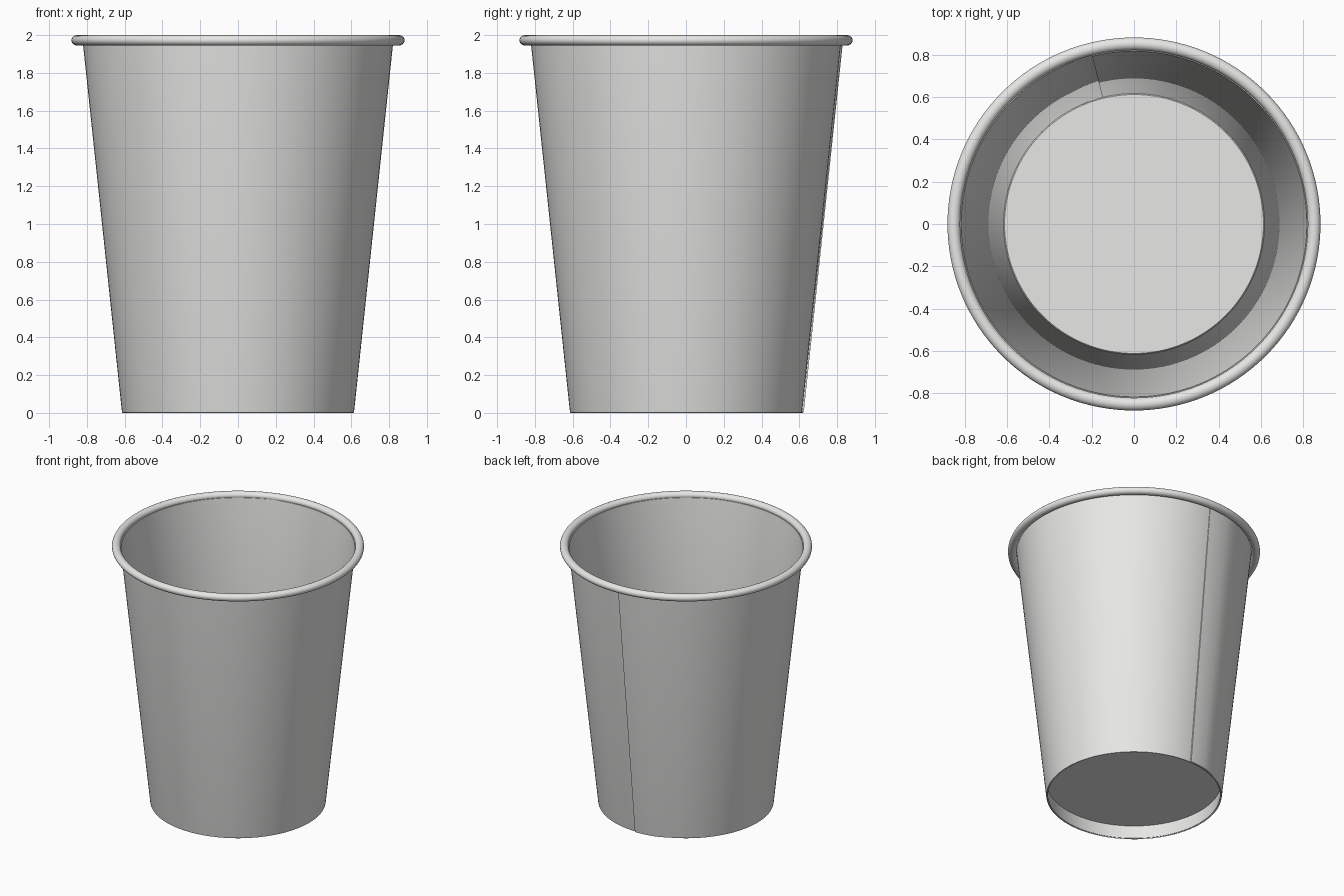
import bpy, bmesh, math

if "Cube" in bpy.data.objects:
    bpy.data.objects.remove(bpy.data.objects["Cube"])

paper = bpy.data.materials.new("white paper")
paper.diffuse_color = (0.8, 0.8, 0.79, 1)
paper.use_nodes = True
paper.node_tree.nodes["Principled BSDF"].inputs["Base Color"].default_value = paper.diffuse_color

SEG = 128
LAP = math.radians(14)      # overlap of the side seam at the back
THICK = 0.009


def finish(bm, name):
    bmesh.ops.recalc_face_normals(bm, faces=bm.faces[:])
    me = bpy.data.meshes.new(name)
    bm.to_mesh(me)
    bm.free()
    ob = bpy.data.objects.new(name, me)
    bpy.context.collection.objects.link(ob)
    me.materials.append(paper)
    bpy.ops.object.select_all(action='DESELECT')
    bpy.context.view_layer.objects.active = ob
    ob.select_set(True)
    bpy.ops.object.shade_smooth_by_angle(angle=math.radians(40))
    return ob


def lathe(name, profile, closed):
    """Spin (r, z) points about z; points at r = 0 merge into one."""
    bm = bmesh.new()
    rings = [[bm.verts.new((r * math.cos(a), r * math.sin(a), z)) for r, z in profile]
             for a in (2 * math.pi * i / SEG for i in range(SEG))]
    n = len(profile)
    for i in range(SEG):
        a, b = rings[i], rings[(i + 1) % SEG]
        for j in range(n if closed else n - 1):
            k = (j + 1) % n
            bm.faces.new((a[j], b[j], b[k], a[k]))
    bmesh.ops.remove_doubles(bm, verts=bm.verts[:], dist=1e-5)
    return finish(bm, name)


# Side wall: one tapered sheet wrapped round, its end lapping over its start
bm = bmesh.new()
profile = [(0.609, 0.0), (0.613, 0.002), (0.615, 0.01), (0.822, 1.965),
           (0.822 - THICK * 0.5, 1.965), (0.615 - THICK, 0.01), (0.608, 0.002)]
rings = []
steps = SEG + 5
for i in range(steps + 1):
    t = (2 * math.pi + LAP) * i / steps
    # outer layer sits proud over the lap, then eases in
    off = 0.009 * max(0, min(1, (LAP * 1.8 - t) / (LAP * 0.8)))
    a = math.pi / 2 + t
    rings.append([bm.verts.new(((r + off) * math.cos(a), (r + off) * math.sin(a), z))
                  for r, z in profile])
n = len(profile)
for a, b in zip(rings, rings[1:]):
    for j in range(n):
        bm.faces.new((a[j], b[j], b[(j + 1) % n], a[(j + 1) % n]))
bm.faces.new(rings[0])
bm.faces.new(rings[-1])
finish(bm, "side_wall")

# Rolled rim
lathe("rolled_rim", [(0.852 + 0.030 * math.cos(2 * math.pi * k / 20),
                      1.9725 + 0.0275 * math.sin(2 * math.pi * k / 20))
                     for k in range(20)], True)

# Recessed floor with a skirt running down inside the wall
lathe("recessed_floor", [(0, 0.118), (0.612, 0.118), (0.617, 0.113), (0.6055, 0.004),
                         (0.602, 0.004), (0.611, 0.108), (0, 0.108)], False)
